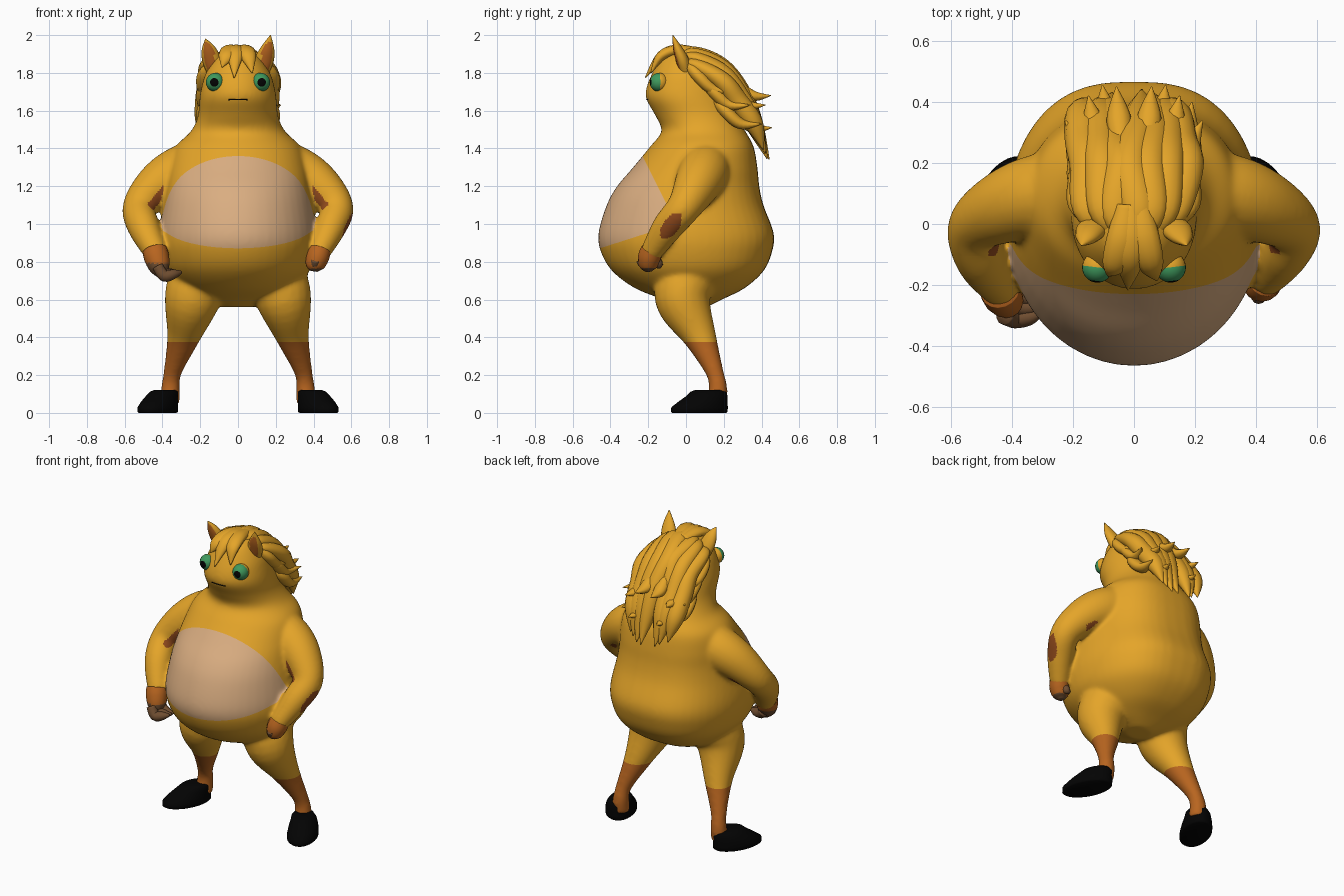
import bpy, bmesh, math, random
from mathutils import Vector, Matrix

if "Cube" in bpy.data.objects:
    bpy.data.objects.remove(bpy.data.objects["Cube"])

random.seed(4)

def material(name, rgb):
    m = bpy.data.materials.new(name)
    m.diffuse_color = (*rgb, 1)
    m.use_nodes = True
    m.node_tree.nodes["Principled BSDF"].inputs["Base Color"].default_value = m.diffuse_color
    return m

GOLD = material("golden coat", (.78, .375, .022))
TAN = material("tan belly", (.70, .42, .22))
BROWN = material("chestnut brown", (.48, .13, .014))
DARK = material("dark patch brown", (.29, .07, .012))
GREY = material("grey brown fingers", (.16, .075, .03))
BLACK = material("black", (.001, .001, .001))
GREEN = material("eye green", (.05, .32, .11))

def spline(keys, n=6):
    """Catmull-Rom interpolation of tuples of any length."""
    k = [keys[0]] + list(keys) + [keys[-1]]
    out = []
    for i in range(1, len(k) - 2):
        for j in range(n):
            t = j / n
            out.append([.5 * (2*b + (c-a)*t + (2*a-5*b+4*c-d)*t*t + (3*b-a-3*c+d)*t**3)
                        for a, b, c, d in zip(*k[i-1:i+3])])
    return out + [list(keys[-1])]

def finish(name, bm, mats):
    bmesh.ops.recalc_face_normals(bm, faces=bm.faces)
    for f in bm.faces:
        f.smooth = True
    me = bpy.data.meshes.new(name)
    for m in mats:
        me.materials.append(m)
    bm.to_mesh(me)
    bm.free()
    ob = bpy.data.objects.new(name, me)
    bpy.context.collection.objects.link(ob)
    return ob

def add_loft(bm, rings):
    vs = [[bm.verts.new(p) for p in r] for r in rings]
    n = len(vs[0])
    for a, b in zip(vs, vs[1:]):
        for i in range(n):
            bm.faces.new((a[i], a[(i+1) % n], b[(i+1) % n], b[i]))
    bm.faces.new(vs[0][::-1])
    bm.faces.new(vs[-1])

def add_tube(bm, keys, ref=(1, 0, 0), seg=16, n=6):
    """Tube along keys (x, y, z, half width, half thickness)."""
    keys = [k if len(k) == 5 else (*k, k[3]) for k in keys]
    pts = spline(keys, n)
    rings = []
    for i, p in enumerate(pts):
        a, b = pts[max(i-1, 0)], pts[min(i+1, len(pts)-1)]
        t = (Vector(b[:3]) - Vector(a[:3])).normalized()
        v = t.cross(Vector(ref)).normalized()
        u = v.cross(t)
        rings.append([Vector(p[:3]) + u*max(p[3], .001)*math.cos(q) + v*max(p[4], .001)*math.sin(q)
                      for q in (2*math.pi*s/seg for s in range(seg))])
    add_loft(bm, rings)

def mirror(keys, s):
    return [(k[0]*s, *k[1:]) for k in keys]

# body and head: horizontal rings (z, front y, back y, half width)
bm = bmesh.new()
profile = [(.56, -.03, .11, .08), (.60, -.12, .19, .19), (.66, -.27, .31, .29), (.75, -.39, .41, .378),
           (.85, -.45, .455, .414), (.95, -.464, .465, .42), (1.1, -.42, .41, .397), (1.2, -.365, .388, .38),
           (1.3, -.28, .378, .365), (1.41, -.19, .358, .33), (1.49, -.13, .315, .25), (1.57, -.16, .27, .213),
           (1.66, -.21, .23, .204), (1.72, -.21, .21, .194), (1.8, -.178, .17, .17), (1.88, -.13, .11, .115),
           (1.92, -.06, .06, .05)]
rings = []
for z, f, b, w in spline(profile, 5):
    ring = []
    for s in range(48):
        c, d = math.cos(s*math.pi/24), math.sin(s*math.pi/24)
        x = w * math.copysign(abs(c)**(.75 if d > 0 else 1), c)
        ring.append(Vector((x, (f+b)/2 + (b-f)/2*d, z)))
    rings.append(ring)
add_loft(bm, rings)

# arms and legs, fused with the body
arm = [(.10, .12, 1.37, .10), (.28, .10, 1.29, .135), (.415, .06, 1.21, .123), (.52, -.01, 1.09, .092)]
leg = [(.17, .05, .86, .12), (.20, .02, .75, .15), (.242, -.015, .6, .149), (.29, .075, .4, .088),
       (.345, .15, .22, .049), (.358, .17, .13, .05), (.363, .16, .05, .055)]
add_tube(bm, arm + [(.49, -.10, .98, .082), (.425, -.19, .84, .057)], (0, 1, 0), 20)
add_tube(bm, mirror(arm, -1) + [(-.498, -.12, .98, .085), (-.43, -.22, .84, .062)], (0, 1, 0), 20)
for s in (1, -1):
    add_tube(bm, mirror(leg, s), seg=20)
body = finish("body", bm, [])
rm = body.modifiers.new("fuse", 'REMESH')
rm.mode, rm.voxel_size, rm.use_smooth_shade = 'VOXEL', .010, True
sm = body.modifiers.new("soften", 'SMOOTH')
sm.factor, sm.iterations = .5, 22
me = bpy.data.meshes.new_from_object(body.evaluated_get(bpy.context.evaluated_depsgraph_get()))
body.modifiers.clear()
body.data = me
me.materials.clear()
for m in (GOLD, TAN, BROWN, DARK):
    me.materials.append(m)

# body colours: cut along planes, then colour by position
planes = [(Vector((0, -.46, .87)), Vector((0, -.32, 1))), (Vector((0, -.225, 1.35)), Vector((0, 1, .5))),
          (Vector((0, 0, .375)), Vector((0, 0, 1)))]
bm = bmesh.new()
bm.from_mesh(me)
for co, no in planes:
    bmesh.ops.bisect_plane(bm, geom=bm.verts[:] + bm.edges[:] + bm.faces[:], plane_co=co, plane_no=no, dist=1e-5)
bm.normal_update()
for f in bm.faces:
    c, n = f.calc_center_median(), f.normal
    side = [(c - co).dot(no) > 0 for co, no in planes]
    r = math.hypot(c.x, c.y / 1.1)
    u, v = (c.y + .08)*.6 + (c.z - .99)*.8, (c.z - .99)*.6 - (c.y + .08)*.8
    f.material_index = 0
    f.smooth = True
    if not side[2]:
        f.material_index = 2
    elif side[0] and not side[1] and r < .425 and n.y < -.02 and not (abs(c.x) > .37 and n.x*c.x < 0):
        f.material_index = 1
    # patches inside both arms, along a slanted band, and behind the right forearm
    along, across = (abs(c.x) - .40)*.65 - (c.z - 1.165)*.76, (abs(c.x) - .40)*.76 + (c.z - 1.165)*.65
    if abs(along) < .10 and abs(across) < .022 and c.y < .15 and (n.x*c.x < .03):
        f.material_index = 3
    if c.x > .43 and n.x > -.2 and n.x + n.y > .1 and (u/.08)**2 + (v/.042)**2 < 1:
        f.material_index = 3
bm.to_mesh(me)
bm.free()

# hands with curled fingers
def hand(name, palm, fingers, split):
    bm = bmesh.new()
    add_tube(bm, palm, (0, 1, 0))
    for f in bm.faces:
        f.material_index = int(f.calc_center_median().z < split)
    finish(name + "_hand", bm, [BROWN, GREY])
    bm = bmesh.new()
    for k in fingers:
        add_tube(bm, k, (0, 1, 0), 10, 4)
    finish(name + "_fingers", bm, [GREY])

hand("right", [(.432, -.18, .86, .06), (.42, -.195, .82, .06), (.405, -.2, .775, .048), (.40, -.2, .75, .02)],
     [[(.41, -.2 + .04*i, .81, .025), (.405, -.185 + .04*i, .785, .024), (.385, -.17 + .03*i, .775, .008)]
      for i in range(-1, 2)], .765)
hand("left", [(-.44, -.215, .86, .066), (-.43, -.235, .82, .066), (-.415, -.255, .77, .055), (-.40, -.26, .73, .03)],
     [[(-.425, -.255 + .045*i, .775, .03), (-.39, -.27 + .04*i, .735 + .01*i, .032),
       (-.34, -.275 + .03*i, .735, .026), (-.30, -.27 + .02*i, .745, .008)] for i in range(-1, 2)], .79)

# shoes: turned-out ovals stacked in height (z, x, y, half length, half width)
for s, label in ((1, "right"), (-1, "left")):
    bm = bmesh.new()
    rings = []
    for z, x, y, a, b in [(0, .425, .07, .152, .085), (.006, .425, .07, .16, .092), (.03, .425, .072, .159, .092),
                          (.06, .415, .09, .137, .087), (.09, .402, .112, .115, .077), (.112, .392, .118, .098, .067),
                          (.12, .388, .12, .08, .053)]:
        rings.append([Vector((s*(x + .42*a*math.cos(q) + .91*b*math.sin(q)),
                              y - .91*a*math.cos(q) + .42*b*math.sin(q), z))
                      for q in (i*math.pi/16 for i in range(32))])
    add_loft(bm, rings)
    finish(label + "_shoe", bm, [BLACK])

    # ears with a brown inside
    bm = bmesh.new()
    add_tube(bm, mirror([(.12, 0, 1.81, .045, .035), (.14, -.02, 1.87, .05, .034), (.157, -.045, 1.93, .036, .024),
                         (.172, -.07, 2.0 if s > 0 else 1.98, .002, .002)], s))
    bmesh.ops.recalc_face_normals(bm, faces=bm.faces)
    for f in bm.faces:
        f.material_index = int(f.normal.y < -.78 and f.normal.x*s > -.35 and f.calc_center_median().z < 1.96)
    finish(label + "_ear", bm, [GOLD, BROWN])

    # eyes with pupils, lids behind
    bm = bmesh.new()
    look = Vector((.12*s, -1, 0)).normalized()
    centre = Vector((.12*s, -.142, 1.75))
    bmesh.ops.create_uvsphere(bm, u_segments=24, v_segments=20, radius=.05,
                              matrix=Matrix.Translation(centre) @ look.to_track_quat('Z', 'Y').to_matrix().to_4x4())
    for f in bm.faces:
        d = (f.calc_center_median() - centre).normalized().dot(look)
        f.material_index = 1 if d > math.cos(math.radians(29)) else 2 if d < 0 else 0
    finish(label + "_eye", bm, [GREEN, BLACK, GOLD])

# mouth line laid on the face
bm = bmesh.new()
add_tube(bm, [(x, body.ray_cast(Vector((x, -1, 1.66)), Vector((0, 1, 0)))[1].y, 1.66 - abs(x)*.04, .003)
              for x in (-.05, -.025, 0, .025, .05)], (0, 0, 1), 8, 3)
finish("mouth", bm, [BLACK])

# mane: broad locks swept over the head and down the back
bm = bmesh.new()
for i in range(-3, 4):
    x = i * .046
    d = abs(i) / 3
    drop = .055 * d * d
    j = random.uniform(-.015, .015)
    tip = 1.31 + .08*d + random.uniform(0, .04)
    add_tube(bm, [(x*.6, -.07 + .05*d, 1.90 - drop, .02, .015), (x + j, .05, 1.90 - drop + j*.4, .055, .035),
                  (x*1.15 - j, .19, 1.83 - drop*1.3, .06, .05), (x*1.15 + j, .28 + j, 1.69 - drop*.6, .06, .055),
                  (x*1.1 + 2*j, .36, 1.53, .055, .05), (x + 2*j, .44 - .03*d, tip, .003, .003)], seg=14)
for s in (1, -1):
    # side locks flicking outward
    for z, y, out in ((1.76, .06, .20), (1.68, .14, .225), (1.58, .2, .19)):
        add_tube(bm, [(.12*s, y - .06, z + .1, .02, .02), (.165*s, y, z + .03, .05, .035),
                      (.175*s, y + .09, z - .05, .042, .03), (out*s, y + .2, z - .05, .002, .002)], seg=10)
    # pointed tufts at the back
    for x, y, z in ((.05, .45, 1.67), (.13, .42, 1.62), (.09, .455, 1.5)):
        add_tube(bm, [(x*s*.8, y - .2, z + .08, .03, .03), (x*s, y - .1, z + .01, .04, .03),
                      (x*s*1.15, y, z + .01, .002, .002)], seg=10)
finish("mane", bm, [GOLD])

# forelock
bm = bmesh.new()
for x0, x1, y1, z1 in ((-.01, -.02, -.215, 1.775), (.035, .075, -.185, 1.80), (-.04, -.085, -.17, 1.83)):
    add_tube(bm, [(x0*.6, .06, 1.91, .035, .025), (x0, -.05, 1.92, .05, .03),
                  ((x0 + x1)/2, -.135, 1.885, .042, .026), (x1, y1, z1, .003, .003)], seg=12)
finish("forelock", bm, [GOLD])
